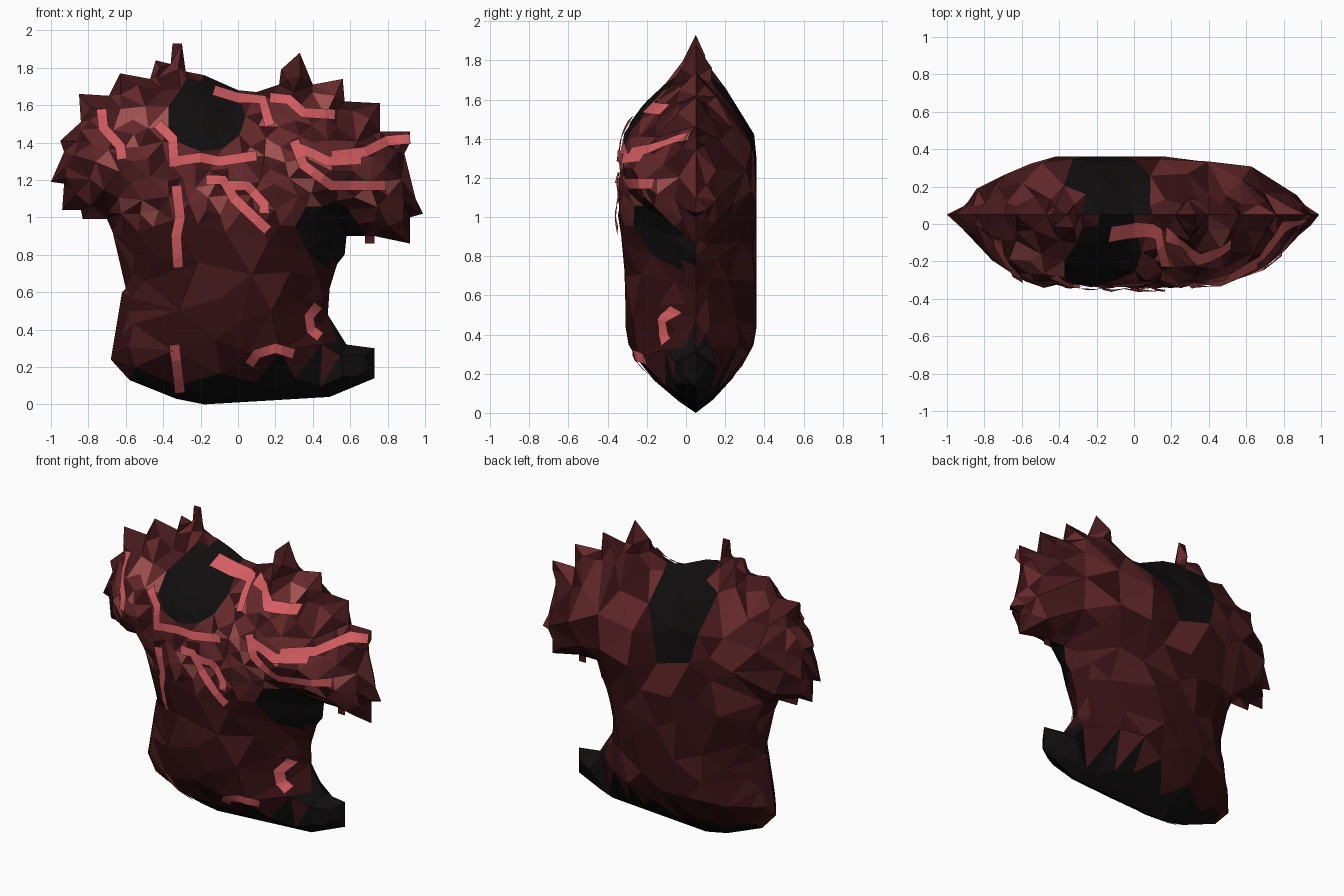
import bpy, bmesh, math, random
from mathutils import Vector
from mathutils.geometry import delaunay_2d_cdt
from mathutils.bvhtree import BVHTree

if "Cube" in bpy.data.objects:
    bpy.data.objects.remove(bpy.data.objects["Cube"])

random.seed(7)
SEAM_Y = 0.05

# Ragged silhouette of the torso (x, z)
OUTLINE = [Vector(p) for p in [
    (-.18, 0), (-.33, .03), (-.58, .13), (-.68, .24), (-.62, .60), (-.60, .62), (-.67, .92),
    (-.70, .99), (-.83, .99), (-.84, 1.04), (-.94, 1.04), (-.93, 1.18), (-1, 1.19), (-.93, 1.35),
    (-.95, 1.41), (-.84, 1.51), (-.85, 1.66), (-.69, 1.65), (-.63, 1.77), (-.47, 1.74),
    (-.44, 1.84), (-.36, 1.82), (-.35, 1.93), (-.30, 1.93), (-.28, 1.78), (-.18, 1.76),
    (0, 1.68), (.1, 1.67), (.22, 1.71), (.23, 1.79), (.33, 1.88), (.40, 1.71), (.56, 1.74),
    (.57, 1.62), (.76, 1.61), (.76, 1.46), (.92, 1.46), (.92, 1.40), (.89, 1.34), (.95, 1.10),
    (.99, 1.02), (.92, 1), (.92, .86), (.73, .90), (.73, .86), (.68, .86), (.68, .90), (.58, .90),
    (.57, .80), (.53, .75), (.49, .62), (.48, .48), (.58, .32), (.73, .30), (.73, .14), (.49, .04)]]
N = len(OUTLINE)


def make_material(name, rgb):
    m = bpy.data.materials.new(name)
    m.diffuse_color = (*rgb, 1)
    m.use_nodes = True
    m.node_tree.nodes["Principled BSDF"].inputs["Base Color"].default_value = m.diffuse_color
    return m


BODY_MATS = [make_material(*a) for a in [
    ("black_flesh", (.005, .004, .004)), ("dark_flesh", (.034, .005, .006)),
    ("maroon_flesh", (.062, .010, .012)), ("red_flesh", (.13, .022, .024)),
    ("pink_flesh", (.36, .085, .08))]]
VEIN_MAT = make_material("vein_red", (.66, .11, .12))


def edge_distance(p):
    best = 9
    for i in range(N):
        a, b = OUTLINE[i - 1], OUTLINE[i]
        t = max(0, min(1, (p - a).dot(b - a) / (b - a).length_squared))
        best = min(best, (p - a - (b - a) * t).length)
    return best


def inside(p):
    hit = False
    for i in range(N):
        a, b = OUTLINE[i - 1], OUTLINE[i]
        if (a.y > p.y) != (b.y > p.y) and p.x < a.x + (p.y - a.y) * (b.x - a.x) / (b.y - a.y):
            hit = not hit
    return hit


def bulge(d):
    """Thickness from rim (0) to middle (1), with a sharp rim."""
    return math.sin(math.pi / 2 * min(d / .43, 1)) ** .88


def in_oval(p, cx, cz, rx, rz):
    return ((p.x - cx) / rx) ** 2 + ((p.y - cz) / rz) ** 2 < 1


def face_tone(p, front):
    """Pick a flesh tone: dark openings and hem, bright chest muscles."""
    if p.y < .17 + .1 * max(0, p.x) or (p.x > .5 and p.y < .4):
        return 0
    if in_oval(p, -.17, 1.55, .21, .21) or (not front and in_oval(p, -.1, 1.54, .2, .28)):
        return 0
    if front and in_oval(p, .47, .92, .17, .16):
        return 0
    if p.y < .95:
        return random.choice([1, 1, 1, 2])
    if front:
        rim = edge_distance(p) < .1
        return random.choice([1, 1, 2, 2, 3] if rim else [1, 2, 2, 3, 3, 3, 4])
    return random.choice([1, 1, 2, 2, 3])


def shell(bm, front):
    """Scatter facet corners in the silhouette, triangulate, and inflate."""
    pts = []
    if front:  # ring that keeps the neck opening crisp
        pts = [Vector((-.17 + .21 * math.cos(a * math.tau / 11), 1.54 + .19 * math.sin(a * math.tau / 11)))
               for a in range(11)]
    for _ in range(5000):
        p = Vector((random.uniform(-1, 1), random.uniform(0, 1.9)))
        if not inside(p):
            continue
        d = edge_distance(p)
        if d < .03:
            continue
        space = (.072 if p.y > .95 else .15) if front else .14
        space = min(space, .04 + .6 * d)
        if all((p - q).length > space for q in pts):
            pts.append(p)
    out = delaunay_2d_cdt(OUTLINE + pts, [], [list(range(N))], 1, 1e-5)
    depth = -.39 if front else .31
    verts = []
    for p in out[0]:
        d = edge_distance(p)
        h = bulge(d) if d > 1e-4 else 0
        if front and p.y < 1:
            h *= 1 - .08 * min(1, (1 - p.y) * 3)
        if front and p.y > .95 and d > .08:
            h *= random.uniform(.93, 1.02)
        verts.append(bm.verts.new((p.x, SEAM_Y + depth * h, p.y)))
    for f in out[2]:
        if len(f) < 3:
            continue
        face = bm.faces.new([verts[i] for i in f])
        c = sum((Vector(out[0][i]) for i in f), Vector((0, 0))) / len(f)
        face.material_index = face_tone(c, front)


def finish(bm, name, mats):
    me = bpy.data.meshes.new(name)
    bm.to_mesh(me)
    for m in mats:
        me.materials.append(m)
    ob = bpy.data.objects.new(name, me)
    bpy.context.collection.objects.link(ob)
    return ob


# Torso: front and back shells welded along the side seam
body = bmesh.new()
shell(body, True)
shell(body, False)
bmesh.ops.remove_doubles(body, verts=body.verts, dist=.0005)
bmesh.ops.recalc_face_normals(body, faces=body.faces)
finish(body, "torso", BODY_MATS)
tree = BVHTree.FromBMesh(body)


def drape(p):
    hit = tree.ray_cast(Vector((p.x, -2, p.y)), Vector((0, 1, 0)))[0]
    return Vector((p.x, (hit.y if hit else .03) - .02, p.y))


# Veins: flat ribbons draped over the front
def vein(name, *path, width=.055):
    path = [Vector(p) for p in path]
    bm = bmesh.new()
    sides = []
    for i, p in enumerate(path):
        t_in = (p - path[i - 1]).normalized() if i else None
        t_out = (path[i + 1] - p).normalized() if i < len(path) - 1 else None
        t = ((t_in or t_out) + (t_out or t_in)).normalized()
        n = Vector((-t.y, t.x)) * width / 2
        sides.append((p + n, p - n))
    rows = []
    for (a, b), (c, d) in zip(sides, sides[1:]):
        for k in range(3):
            rows.append((a.lerp(c, k / 3), b.lerp(d, k / 3)))
    rows.append(sides[-1])
    vs = [[bm.verts.new(drape(q)) for q in r] for r in rows]
    for r, s in zip(vs, vs[1:]):
        bm.faces.new((r[0], r[1], s[1], s[0]))
    finish(bm, name, [VEIN_MAT])


vein("left_shoulder_vein", (-.73, 1.58), (-.72, 1.48), (-.63, 1.38), (-.62, 1.31))
vein("left_collar_vein", (-.43, 1.50), (-.35, 1.42), (-.34, 1.27))
vein("chest_vein", (-.34, 1.30), (-.2, 1.32), (-.1, 1.30), (.1, 1.33))
vein("rib_vein", (-.33, 1.17), (-.31, 1.0), (-.33, .9), (-.32, .73))
vein("left_hip_vein", (-.34, .32), (-.31, .06))
vein("sternum_vein", (-.17, 1.20), (-.08, 1.20), (-.02, 1.1), (.16, .93))
vein("sternum_branch_vein", (-.05, 1.17), (.05, 1.17), (.14, 1.07), (.14, 1.02))
vein("neck_vein", (-.13, 1.68), (0, 1.64), (.13, 1.63), (.17, 1.49))
vein("right_collar_vein", (.17, 1.64), (.27, 1.63), (.35, 1.56), (.52, 1.55))
vein("right_chest_vein", (.3, 1.41), (.35, 1.28), (.5, 1.17), (.79, 1.17))
vein("right_chest_branch_vein", (.3, 1.38), (.4, 1.34), (.48, 1.30), (.66, 1.31))
vein("right_arm_vein", (.5, 1.33), (.68, 1.35), (.8, 1.41), (.92, 1.42))
vein("belly_vein", (.06, .21), (.1, .27), (.2, .3), (.3, .27))
vein("right_waist_vein", (.43, .53), (.38, .47), (.39, .40), (.44, .36))
